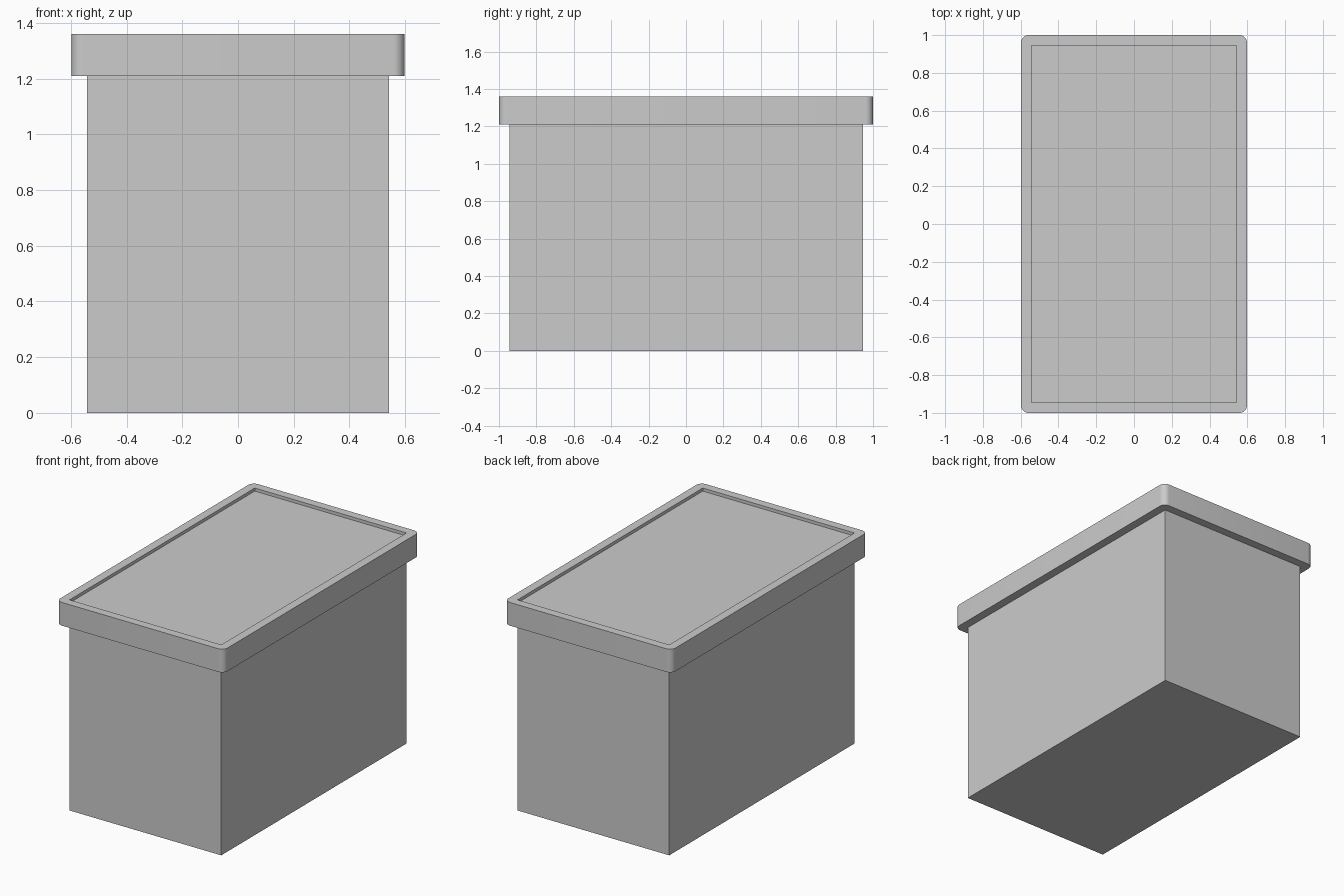
import bpy, bmesh, math

if "Cube" in bpy.data.objects:
    bpy.data.objects.remove(bpy.data.objects["Cube"])

HX, HY = 0.542, 0.945      # body half sizes
RX, RY = 0.598, 1.0        # rim half sizes
RIM_LOW, RIM_TOP, RECESS = 1.21, 1.36, 0.02
CORNER, STEPS = 0.04, 8


def rounded_rect(hx, hy, r, steps):
    """Outline points of a rectangle with rounded corners."""
    pts = []
    for i, (sx, sy) in enumerate([(1, 1), (-1, 1), (-1, -1), (1, -1)]):
        for k in range(steps + 1):
            a = math.pi / 2 * (i + k / steps)
            pts.append((sx * (hx - r) + r * math.cos(a),
                        sy * (hy - r) + r * math.sin(a)))
    return pts


# Body: plain block whose top forms the recessed panel inside the rim
top = RIM_TOP - RECESS
bpy.ops.mesh.primitive_cube_add(size=1, location=(0, 0, top / 2))
body = bpy.context.object
body.name = "box_body"
body.scale = (2 * HX, 2 * HY, top)
bpy.ops.object.transform_apply(location=False, rotation=False, scale=True)

# Rim: rounded frame with a rectangular opening, extruded upward
curve = bpy.data.curves.new("rim", 'CURVE')
curve.dimensions = '2D'
curve.fill_mode = 'BOTH'
curve.extrude = (RIM_TOP - RIM_LOW) / 2
inner = [(HX, HY), (-HX, HY), (-HX, -HY), (HX, -HY)]
for pts in (rounded_rect(RX, RY, CORNER, STEPS), inner):
    spline = curve.splines.new('POLY')
    spline.points.add(len(pts) - 1)
    for p, (x, y) in zip(spline.points, pts):
        p.co = (x, y, 0, 1)
    spline.use_cyclic_u = True
rim = bpy.data.objects.new("rim", curve)
rim.location.z = (RIM_LOW + RIM_TOP) / 2
bpy.context.collection.objects.link(rim)
bpy.ops.object.select_all(action='DESELECT')
rim.select_set(True)
bpy.context.view_layer.objects.active = rim
bpy.ops.object.convert(target='MESH')
rim = bpy.context.object

# Weld the rim shell and smooth only its rounded corners
bm = bmesh.new()
bm.from_mesh(rim.data)
bmesh.ops.remove_doubles(bm, verts=bm.verts, dist=0.0001)
bmesh.ops.recalc_face_normals(bm, faces=bm.faces)
bm.to_mesh(rim.data)
bm.free()
bpy.ops.object.shade_smooth_by_angle(angle=math.radians(30))
